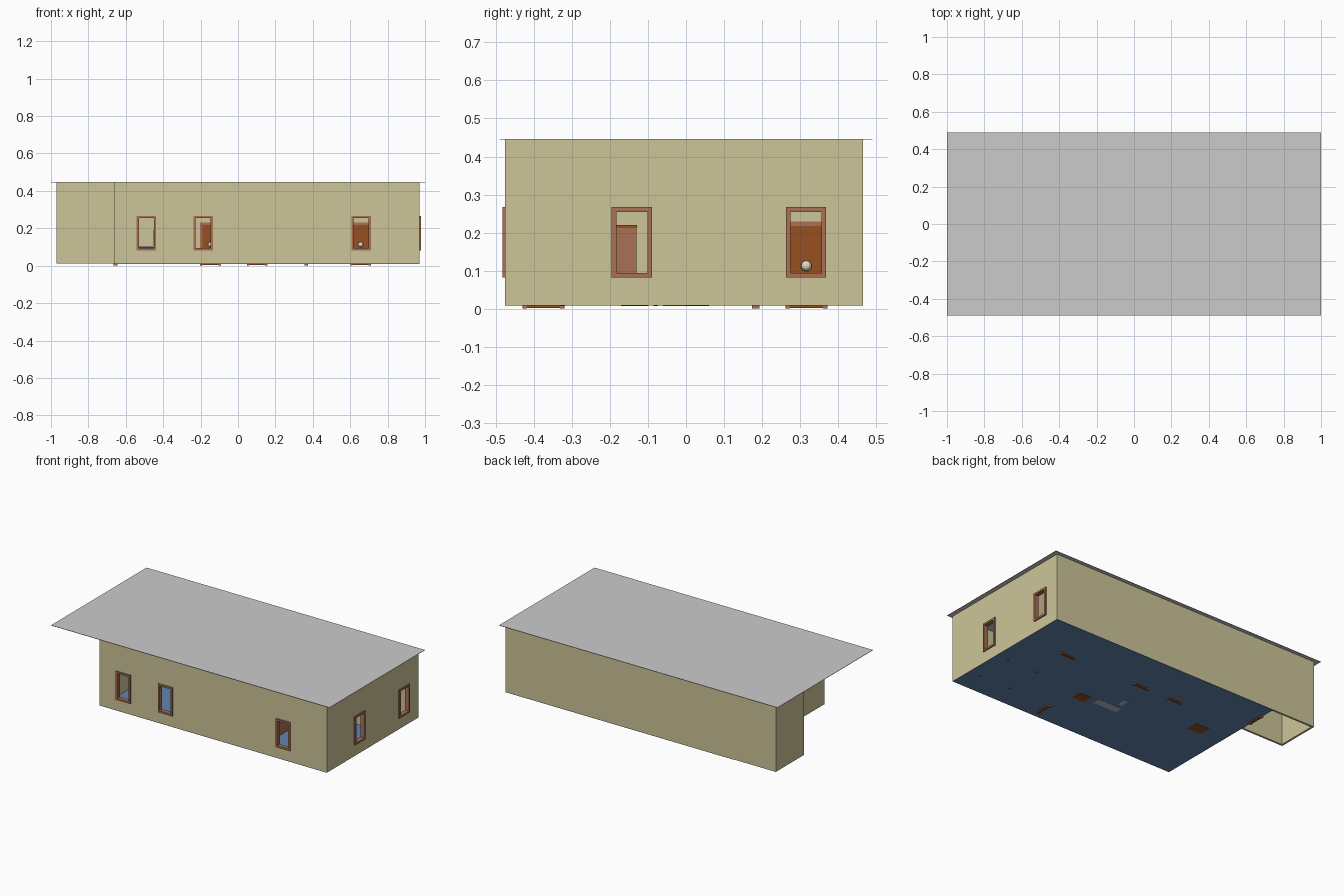
import bpy, bmesh
from mathutils import Vector, Matrix

if "Cube" in bpy.data.objects:
    bpy.data.objects.remove(bpy.data.objects["Cube"])


def material(name, r, g, b):
    m = bpy.data.materials.new(name)
    m.diffuse_color = (r, g, b, 1)
    m.use_nodes = True
    m.node_tree.nodes["Principled BSDF"].inputs["Base Color"].default_value = m.diffuse_color
    return m


WALL = material("wall_beige", 0.61, 0.56, 0.32)
ROOF = material("roof_grey", 0.60, 0.60, 0.60)
FLOOR = material("floor_blue", 0.12, 0.24, 0.43)
DOOR = material("door_brown", 0.31, 0.08, 0.015)
FRAME = material("frame_tan", 0.40, 0.16, 0.09)
PALE = material("pale_cream", 0.72, 0.70, 0.52)
GREY = material("fixture_grey", 0.50, 0.51, 0.56)

T = 0.013            # wall thickness
Z0, Z1 = 0.011, 0.445


def finish(bm, name, mat):
    bmesh.ops.recalc_face_normals(bm, faces=bm.faces)
    me = bpy.data.meshes.new(name)
    bm.to_mesh(me)
    bm.free()
    me.materials.append(mat)
    ob = bpy.data.objects.new(name, me)
    bpy.context.collection.objects.link(ob)
    return ob


def boxes(name, mat, *bounds):
    """One object from boxes given as (x0, x1, y0, y1, z0, z1)."""
    bm = bmesh.new()
    for x0, x1, y0, y1, z0, z1 in bounds:
        m = Matrix.Translation(((x0 + x1) / 2, (y0 + y1) / 2, (z0 + z1) / 2))
        m = m @ Matrix.Diagonal((x1 - x0, y1 - y0, z1 - z0, 1))
        bmesh.ops.create_cube(bm, size=1, matrix=m)
    return finish(bm, name, mat)


def span(axis, pos, depth, u0, u1, z0, z1):
    """Box bounds for a piece lying along a wall that runs on the given axis."""
    if axis == "x":
        return (u0, u1, pos - depth, pos + depth, z0, z1)
    return (pos - depth, pos + depth, u0, u1, z0, z1)


def wall(name, axis, pos, a, b, holes=()):
    """Wall sheet with rectangular holes (u0, u1, z0, z1), thickened."""
    us = sorted({a, b, *(h[0] for h in holes), *(h[1] for h in holes)})
    zs = sorted({Z0, Z1, *(h[2] for h in holes), *(h[3] for h in holes)})
    bm = bmesh.new()
    for u0, u1 in zip(us, us[1:]):
        for z0, z1 in zip(zs, zs[1:]):
            cu, cz = (u0 + u1) / 2, (z0 + z1) / 2
            if any(h[0] < cu < h[1] and h[2] < cz < h[3] for h in holes):
                continue
            ring = [(u0, z0), (u1, z0), (u1, z1), (u0, z1)]
            bm.faces.new([bm.verts.new((u, pos, z) if axis == "x" else (pos, u, z))
                          for u, z in ring])
    bmesh.ops.remove_doubles(bm, verts=bm.verts, dist=1e-5)
    ob = finish(bm, name, WALL)
    mod = ob.modifiers.new("thickness", "SOLIDIFY")
    mod.thickness, mod.offset = T, 0


def frame(name, axis, pos, u0, u1, z0, z1, w=0.012, depth=0.014, sill=True):
    bars = [span(axis, pos, depth, u0, u0 + w, z0, z1),
            span(axis, pos, depth, u1 - w, u1, z0, z1),
            span(axis, pos, depth, u0 + w, u1 - w, z1 - w, z1)]
    if sill:
        bars.append(span(axis, pos, depth, u0 + w, u1 - w, z0, z0 + w))
    boxes(name, FRAME, *bars)


def door(name, axis, pos, c):
    u0, u1 = c - 0.055, c + 0.055
    frame(name + "_frame", axis, pos, u0, u1, 0.001, 0.23, 0.012, 0.0095, False)
    boxes(name + "_leaf", DOOR, span(axis, pos, 0.0085, u0 + .012, u1 - .012, 0.003, 0.218))
    bm = bmesh.new()
    for s in (-1, 1):
        off = pos + s * 0.016
        loc = (c, off, 0.113) if axis == "x" else (off, c, 0.113)
        bmesh.ops.create_uvsphere(bm, u_segments=12, v_segments=8, radius=0.014,
                                  matrix=Matrix.Translation(loc))
    finish(bm, name + "_knob", PALE)


# Windows as (axis, wall position, centre along wall)
FRONT, RIGHT, BACK, LEFT = -0.468, 0.964, 0.458, -0.964
ENTRY, HALL = -0.655, 0.183
WZ0, WZ1 = 0.082, 0.267
front_windows, right_windows = (-0.49, -0.187, 0.658), (-0.142, 0.315)


def holes(centres):
    return [(c - .046, c + .046, WZ0 + .006, WZ1 - .006) for c in centres]


h = T / 2
# Outer walls
wall("front_wall", "x", FRONT, ENTRY - h, RIGHT + h, holes(front_windows))
wall("right_wall", "y", RIGHT, FRONT + h, BACK - h, holes(right_windows))
wall("back_wall", "x", BACK, LEFT - h, RIGHT + h)
wall("left_wall", "y", LEFT, HALL - h, BACK - h)
# Inner walls; the porch corner stays open
wall("entry_wall", "y", ENTRY, FRONT + h, BACK - h)
wall("hall_wall", "x", HALL, LEFT + h, RIGHT - h)
wall("middle_wall", "y", 0.012, FRONT + h, HALL - h)
wall("bedroom_wall", "y", 0.365, FRONT + h, HALL - h)
wall("bathroom_wall", "x", -0.08, 0.012 + h, 0.365 - h)

for i, c in enumerate(front_windows):
    frame(f"front_window_{i}", "x", FRONT, c - .052, c + .052, WZ0, WZ1)
for i, c in enumerate(right_windows):
    frame(f"right_window_{i}", "y", RIGHT, c - .053, c + .053, WZ0, WZ1)

# Doors
door("living_door", "x", HALL, -0.147)
door("bathroom_door", "x", HALL, 0.102)
door("bedroom_door", "x", HALL, 0.656)
door("kitchen_door", "y", 0.365, -0.374)
door("store_door", "y", ENTRY, 0.316)

# Roof sheet and floor (no floor under the store room and porch)
boxes("roof", ROOF, (-1, 1, -0.49, 0.49, 0.4445, 0.4465))
boxes("floor", FLOOR, (ENTRY - h, RIGHT + h, FRONT - h, BACK + h, 0.0095, 0.0125))

# Living room desk with a thin screen
boxes("desk", DOOR, (-.515, -.42, -.02, .06, .008, .09), (-.56, -.40, -.04, .09, .09, .10))
boxes("desk_screen", GREY, (-.53, -.45, .0, .05, .10, .106), (-.455, -.447, .0, .05, .106, .19))

# Kitchen cabinet and counter
boxes("kitchen_cabinet", DOOR, (.24, .32, -.17, -.10, .008, .12))
boxes("kitchen_counter", GREY, (.02, .19, -.14, -.09, .009, .10))

# Bathroom fixture: pedestal, seat and tank
boxes("toilet", GREY, (.04, .075, -.06, .0, .008, .04), (.03, .10, -.065, .005, .04, .055),
      (.02, .045, -.065, .005, .055, .10))

# Bedroom bed and wardrobe
legs = [(x, x + .012, y, y + .012, .008, .03) for x in (.66, .88) for y in (-.33, -.085)]
boxes("bed", DOOR, (.655, .897, -.335, -.07, .03, .045), *legs)
boxes("mattress", PALE, (.66, .89, -.33, -.075, .045, .065))
boxes("wardrobe", FRAME, (.375, .45, -.29, -.13, .013, .212))
boxes("wardrobe_top", DOOR, (.373, .453, -.292, -.128, .212, .22))
